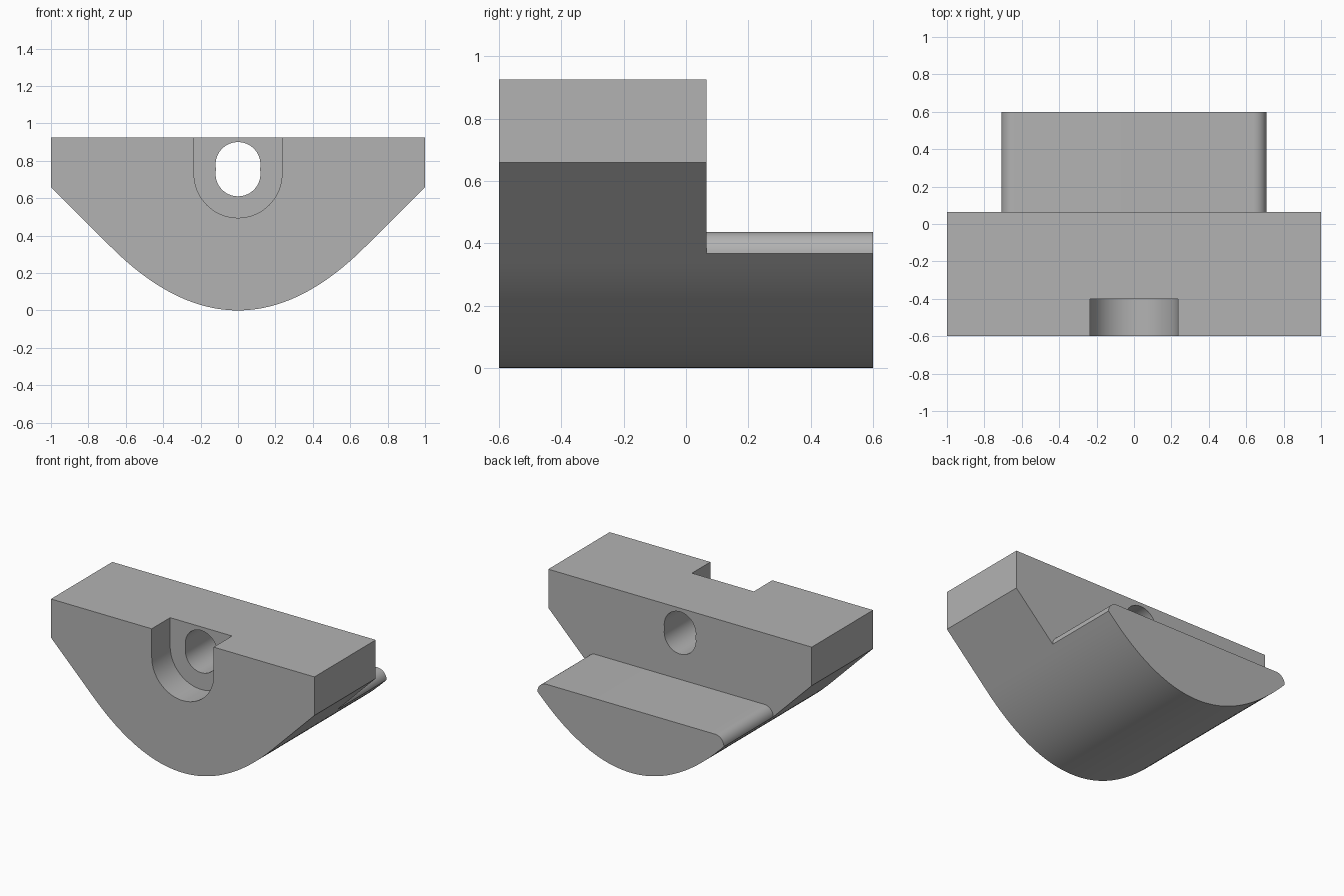
import bpy, bmesh, math

old = bpy.data.objects.get("Cube")
if old:
    bpy.data.objects.remove(old)

grey = bpy.data.materials.new("plain_grey")
grey.use_nodes = True
COLOUR = (0.45, 0.45, 0.45, 1)
grey.diffuse_color = COLOUR
grey.node_tree.nodes["Principled BSDF"].inputs["Base Color"].default_value = COLOUR


def arc(cx, cz, r, start, end, n):
    """Points on an arc in the xz plane, angles in degrees."""
    angles = [math.radians(start + (end - start) * i / n) for i in range(n + 1)]
    return [(cx + r * math.cos(a), cz + r * math.sin(a)) for a in angles]


def extrude(name, profile, y0, y1):
    """Solid prism from an xz profile, running from y0 to y1."""
    bm = bmesh.new()
    face = bm.faces.new([bm.verts.new((x, y0, z)) for x, z in profile])
    new = bmesh.ops.extrude_face_region(bm, geom=[face])["geom"]
    moved = [v for v in new if isinstance(v, bmesh.types.BMVert)]
    bmesh.ops.translate(bm, verts=moved, vec=(0, y1 - y0, 0))
    bmesh.ops.recalc_face_normals(bm, faces=bm.faces)
    mesh = bpy.data.meshes.new(name)
    bm.to_mesh(mesh)
    bm.free()
    mesh.materials.append(grey)
    obj = bpy.data.objects.new(name, mesh)
    bpy.context.collection.objects.link(obj)
    return obj


def cut(target, cutter):
    """Subtract the cutter from the target and discard it."""
    mod = target.modifiers.new(cutter.name, "BOOLEAN")
    mod.operation, mod.solver, mod.object = "DIFFERENCE", "EXACT", cutter
    bpy.context.view_layer.objects.active = target
    bpy.ops.object.modifier_apply(modifier=mod.name)
    bpy.data.objects.remove(cutter)


FRONT, STEP, BACK, TOP = -0.6, 0.065, 0.6, 0.925

# Wedge body: parabolic belly running into straight 45 degree flanks
reach, steps = 0.68, 48
belly = [reach * (2 * i / steps - 1) for i in range(steps + 1)]
profile = [(x, x * x / (2 * reach)) for x in belly]
profile += [(1, 0.66), (1, TOP), (-1, TOP), (-1, 0.66)]
body = extrude("wedge_body", profile, FRONT, BACK)

# Step behind the body, leaving a low shelf with rounded edges
edge, low, r = 0.708, 0.368, 0.068
shelf = arc(edge - r, low, r, 0, 90, 12) + arc(r - edge, low, r, 90, 180, 12)
step = [(1.2, low)] + shelf + [(-1.2, low), (-1.2, 1.2), (1.2, 1.2)]
cut(body, extrude("rear_step", step, STEP, 0.8))

# U-shaped recess open at the top of the front face
recess = arc(0, 0.73, 0.235, 180, 360, 40) + [(0.235, 1.1), (-0.235, 1.1)]
cut(body, extrude("front_recess", recess, -0.8, -0.4))

# Through hole made of two overlapping circles
hole = arc(0, 0.73, 0.12, 180 - 12, 360 + 12, 36) + arc(0, 0.78, 0.12, -12, 192, 36)
cut(body, extrude("through_hole", hole, -0.8, 0.3))

bpy.ops.object.select_all(action="DESELECT")
body.select_set(True)
bpy.context.view_layer.objects.active = body
bpy.ops.object.shade_smooth_by_angle(angle=math.radians(30))
